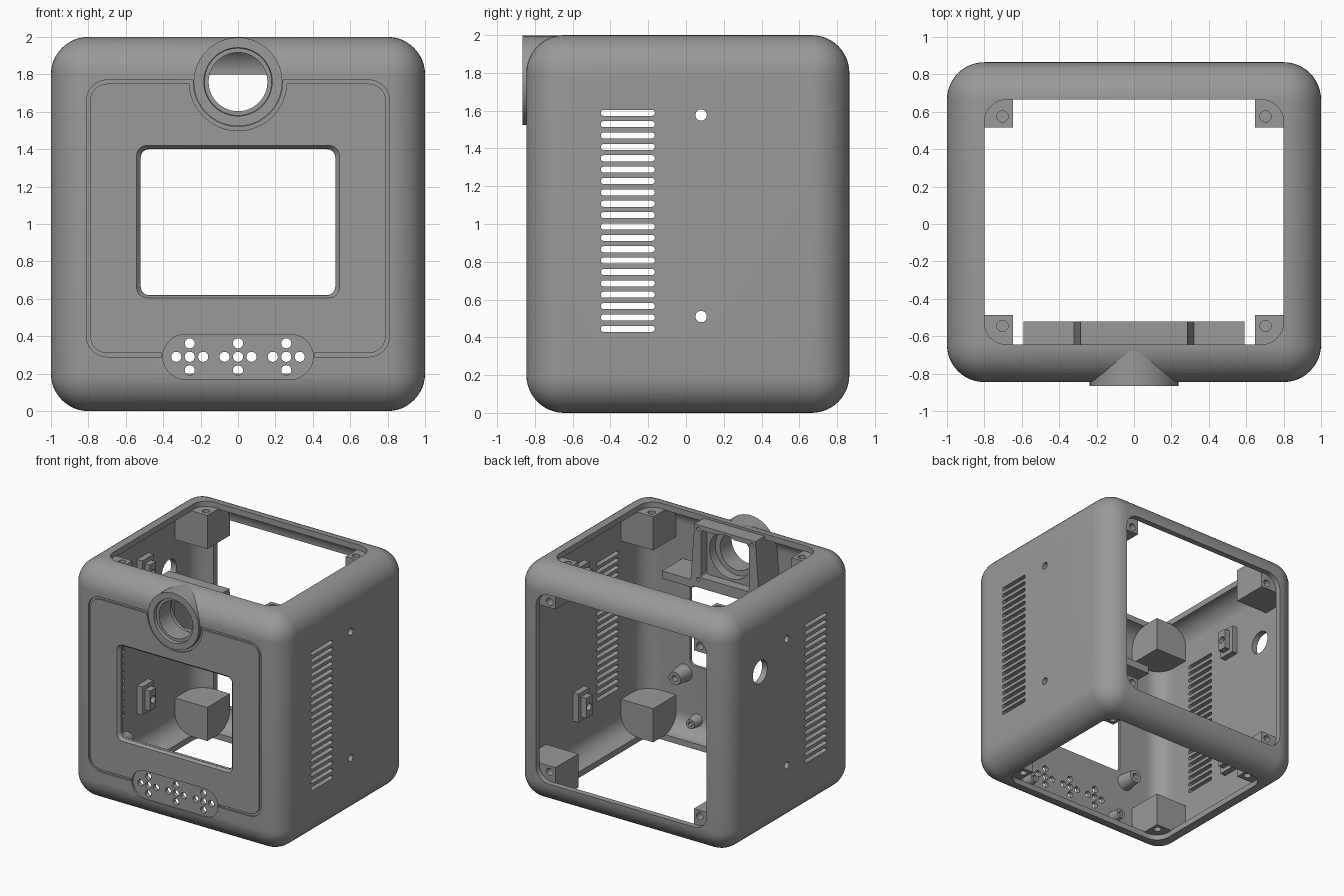
import bpy, bmesh, math

if "Cube" in bpy.data.objects:
    bpy.data.objects.remove(bpy.data.objects["Cube"])

grey = bpy.data.materials.new("grey plastic")
grey.diffuse_color = (0.32, 0.32, 0.32, 1)
grey.use_nodes = True
grey.node_tree.nodes["Principled BSDF"].inputs["Base Color"].default_value = grey.diffuse_color
X, YF, YB, H = 1.0, -0.845, 0.865, 2.0      # outer limits
WALL, R = 0.05, 0.2
LENS_Z = 1.76


def finish(bm, name):
    bmesh.ops.remove_doubles(bm, verts=bm.verts, dist=1e-5)
    bmesh.ops.recalc_face_normals(bm, faces=bm.faces)
    me = bpy.data.meshes.new(name)
    bm.to_mesh(me)
    bm.free()
    me.materials.append(grey)
    ob = bpy.data.objects.new(name, me)
    bpy.context.collection.objects.link(ob)
    return ob


def box(name, x0, x1, y0, y1, z0, z1, r=0.0):
    bm = bmesh.new()
    bmesh.ops.create_cube(bm, size=1)
    for v in bm.verts:
        v.co = ((x0 + x1) / 2 + v.co.x * (x1 - x0), (y0 + y1) / 2 + v.co.y * (y1 - y0),
                (z0 + z1) / 2 + v.co.z * (z1 - z0))
    if r:
        bmesh.ops.bevel(bm, geom=bm.edges[:], offset=r, offset_type='OFFSET', segments=12,
                        profile=0.5, affect='EDGES', clamp_overlap=False)
    return finish(bm, name)


def body(name, inset):
    return box(name, -X + inset, X - inset, YF + inset, YB - inset, inset, H - inset, R - inset)


def rrect(cu, cv, hu, hv, r, n=8):
    """Rounded rectangle outline; a circle when both half sizes equal r."""
    pts = []
    for k, (su, sv) in enumerate(((1, 1), (-1, 1), (-1, -1), (1, -1))):
        for i in range(n + 1):
            a = math.pi / 2 * (k + i / n)
            pts.append((cu + su * (hu - r) + r * math.cos(a), cv + sv * (hv - r) + r * math.sin(a)))
    return pts


def circle(cu, cv, r, n=8):
    return rrect(cu, cv, r, r, r, n)


def prisms(name, axis, outlines, a, b, ends=None):
    """Extrude one or more outlines along an axis, optionally lofting to other end outlines."""
    place = {'x': lambda p, d: (d, p[0], p[1]), 'y': lambda p, d: (p[0], d, p[1]),
             'z': lambda p, d: (p[0], p[1], d)}[axis]
    bm = bmesh.new()
    for o, e in zip(outlines, ends or outlines):
        lo = [bm.verts.new(place(p, a)) for p in o]
        hi = [bm.verts.new(place(p, b)) for p in e]
        bm.faces.new(lo)
        bm.faces.new(hi[::-1])
        for i in range(len(o)):
            j = (i + 1) % len(o)
            if (lo[i].co - lo[j].co).length > 1e-5:
                bm.faces.new((lo[i], lo[j], hi[j], hi[i]))
    return finish(bm, name)


def boolean(ob, other, op='DIFFERENCE'):
    m = ob.modifiers.new("cut", 'BOOLEAN')
    m.operation, m.object, m.solver = op, other, 'EXACT'
    bpy.context.view_layer.objects.active = ob
    bpy.ops.object.modifier_apply(modifier=m.name)
    bpy.data.objects.remove(other)
    return ob


# Hollow rounded case, open at top, bottom and back
shell = body("case_shell", 0)
boolean(shell, body("cavity", WALL))
yc, yh = (YF + YB) / 2, (YB - YF) / 2 - R
boolean(shell, prisms("top_bottom_opening", 'z', [rrect(0, yc, 0.8, yh, 0.12)], -0.2, 2.2))
boolean(shell, prisms("back_opening", 'y', [rrect(0, 1, 0.8, 0.8, 0.12)], 0.7, 1.1))

# Side vents and screw holes through both walls, cable hole in the left wall
vents = [rrect(-0.308, 0.445 + 0.0602 * i, 0.143, 0.016, 0.015, 4) for i in range(20)]
screws = [circle(0.08, z, 0.03) for z in (0.51, 1.577)]
boolean(shell, prisms("side_cuts", 'x', vents + screws, -1.2, 1.2))
boolean(shell, prisms("cable_hole", 'x', [circle(0.436, 1.434, 0.097)], -1.2, -0.8))

# Screen window with a chamfered edge
boolean(shell, prisms("window", 'y', [rrect(0, 1.01, 0.52, 0.39, 0.045)], -1, -0.7))
boolean(shell, prisms("window_chamfer", 'y', [rrect(0, 1.013, 0.543, 0.408, 0.055)], YF - 0.001,
                      YF + 0.025, [rrect(0, 1.01, 0.52, 0.392, 0.045)]))

# Trim groove around the front, wrapping under the lens ring
def trim(inset, ring, y0, y1):
    p = prisms("trim", 'y', [rrect(0, 1.03, 0.81 - inset, 0.74 - inset, 0.11 - inset)], y0, y1)
    return boolean(p, prisms("ring", 'y', [circle(0, LENS_Z, ring, 12)], -1.2, -0.6))

groove = trim(0, 0.241, -0.95, YF + 0.014)
boolean(groove, trim(0.02, 0.261, -1.0, -0.7))
boolean(groove, prisms("gap", 'y', [rrect(0, 0.29, 0.41, 0.13, 0.13)], -1.2, -0.6))
boolean(shell, groove)

# Recessed speaker panel with three crosses of holes
boolean(shell, prisms("speaker_panel", 'y', [rrect(0, 0.29, 0.402, 0.12, 0.12)], -1, YF + 0.014))
d = 0.072
holes = [circle(cx + dx, 0.29 + dz, 0.027, 5) for cx in (-0.258, 0, 0.258)
         for dx, dz in ((0, 0), (d, 0), (-d, 0), (0, d), (0, -d))]
boolean(shell, prisms("speaker_holes", 'y', holes, -1, -0.7))
boolean(shell, prisms("lens_opening", 'y', [circle(0, LENS_Z, 0.21, 12)], -1, -0.6))

# Lens ring with a stepped bore
ring = prisms("lens_ring", 'y', [circle(0, LENS_Z, 0.237, 16)], -0.865, -0.68)
boolean(ring, prisms("bore", 'y', [circle(0, LENS_Z, 0.157, 16)], -1, -0.4))
boolean(ring, prisms("counterbore", 'y', [circle(0, LENS_Z, 0.195, 16)], -1, -0.835,
                     [circle(0, LENS_Z, 0.18, 16)]))

# Camera mount behind the lens
mount = prisms("camera_mount", 'y', [[(-0.325, 1.45), (0.325, 1.45), (0.285, 1.98), (-0.285, 1.98)]],
               -0.81, -0.52)
boolean(mount, body("fit", 0.02), 'INTERSECT')
boolean(mount, prisms("bore", 'y', [circle(0, LENS_Z, 0.2, 16)], -1, -0.4))
boolean(mount, prisms("pocket", 'y', [rrect(0, 1.74, 0.225, 0.2, 0.02)], -0.6, -0.4))
boolean(mount, prisms("mount_holes", 'y', [circle(sx * 0.25, z, 0.016, 4) for sx in (-1, 1)
                                           for z in (1.52, 1.945)], -0.6, -0.4))

# Ledge above the screen, one half on each side of the mount
for side, s in (("left", -1), ("right", 1)):
    a, b = sorted((s * 0.3, s * 0.59))
    box("screen_ledge_" + side, a, b, -0.8, -0.52, 1.435, 1.5)

# Corner bosses with screw holes
for sx in (-1, 1):
    for back in (False, True):
        for top in (False, True):
            x0, x1 = sorted((sx * 0.648, sx * 1.1))
            y0, y1 = (0.515, 1.0) if back else (-1.0, -0.487)
            z0, z1 = (1.67, 2.1) if top else (-0.1, 0.33)
            name = "corner_boss_%s_%s_%s" % ("right" if sx > 0 else "left",
                                            "back" if back else "front", "top" if top else "bottom")
            boss = box(name, x0, x1, y0, y1, z0, z1)
            boolean(boss, body("fit", 0.045), 'INTERSECT')
            hy = 0.575 if back else -0.545
            za, zb = (1.84, 2.1) if top else (-0.1, 0.16)
            boolean(boss, prisms("screw_hole", 'z', [circle(sx * 0.703, hy, 0.03, 5)], za, zb))
            if back:
                hz = 1.72 if top else 0.28
                boolean(boss, prisms("screw_hole", 'y', [circle(sx * 0.703, hz, 0.03, 5)], 0.72, 1))

# Stepped clips inside the side walls, around the screw holes
for sx in (-1, 1):
    for z in (0.51, 1.577):
        for name, depth, hy, hz in (("clip_base", 0.05, 0.075, 0.12), ("clip_step", 0.1, 0.04, 0.085)):
            a, b = sorted((sx * 0.955, sx * (0.95 - depth)))
            clip = box(name, a, b, 0.08 - hy, 0.08 + hy, z - hz, z + hz)
            boolean(clip, prisms("hole", 'x', [circle(0.08, z, 0.03)], -1.2, 1.2))

# Screen standoffs and speaker posts on the inside of the front
for sx in (-1, 1):
    for name, x, z, r, y1 in (("screen_standoff", 0.57, 0.54, 0.055, -0.66),
                              ("speaker_post", 0.45, 0.17, 0.04, -0.7)):
        post = prisms(name, 'y', [circle(sx * x, z, r * 1.3)], -0.8, y1, [circle(sx * x, z, r)])
        boolean(post, prisms("hole", 'y', [circle(sx * x, z, r * 0.45, 5)], -0.76, -0.5))

# Smooth curved surfaces, keep edges crisp
bpy.ops.object.select_all(action='SELECT')
bpy.context.view_layer.objects.active = shell
bpy.ops.object.shade_smooth_by_angle(angle=math.radians(30))
